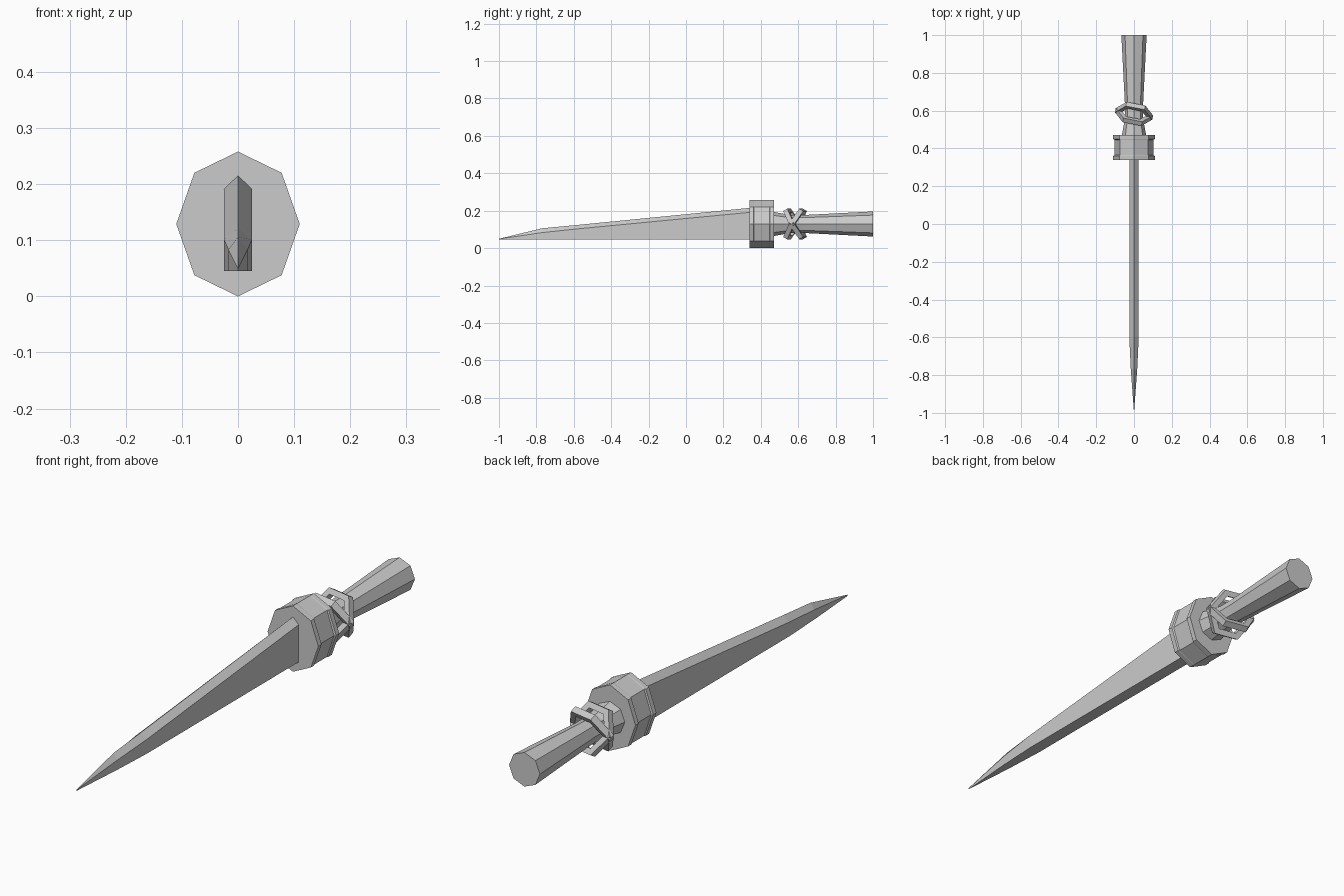
import bpy
import bmesh
from math import sin, cos, pi, radians
from mathutils import Matrix, Euler

if "Cube" in bpy.data.objects:
    bpy.data.objects.remove(bpy.data.objects["Cube"])

CZ = 0.129  # height of the handle axis


def loft(name, sections):
    """Skin a list of closed cross-sections and cap both ends."""
    bm = bmesh.new()
    rings = [[bm.verts.new(p) for p in s] for s in sections]
    n = len(rings[0])
    for a, b in zip(rings, rings[1:]):
        for i in range(n):
            j = (i + 1) % n
            bm.faces.new((a[i], a[j], b[j], b[i]))
    bm.faces.new(rings[0])
    bm.faces.new(rings[-1])
    bmesh.ops.remove_doubles(bm, verts=bm.verts, dist=0.0005)
    bmesh.ops.recalc_face_normals(bm, faces=bm.faces)
    return finish(name, bm)


def finish(name, bm):
    mesh = bpy.data.meshes.new(name)
    bm.to_mesh(mesh)
    bm.free()
    obj = bpy.data.objects.new(name, mesh)
    bpy.context.collection.objects.link(obj)
    return obj


def octagon(y, rx, rz):
    return [(rx * cos(i * pi / 4), y, CZ + rz * sin(i * pi / 4)) for i in range(8)]


def blade_section(y, w, shoulder, ridge, base=0.045):
    return [(-w, y, base), (w, y, base), (w, y, shoulder), (0, y, ridge), (-w, y, shoulder)]


# Blade: flat underside, ridged back, tapering to a point
loft("blade", [
    blade_section(0.36, 0.025, 0.193, 0.217),
    blade_section(-0.60, 0.025, 0.101, 0.122),
    blade_section(-0.77, 0.017, 0.083, 0.106),
    blade_section(-1.00, 0.0, 0.049, 0.050),
])

# Guard: octagonal block with a shallow recess around its sides
loft("guard", [octagon(y, rx, 0.129) for y, rx in
               [(0.34, 0.11), (0.36, 0.11), (0.364, 0.104),
                (0.446, 0.104), (0.45, 0.11), (0.47, 0.11)]])

# Handle: waisted octagonal grip
loft("handle", [octagon(y, r, r) for y, r in
                [(0.46, 0.066), (0.56, 0.048), (0.63, 0.048), (1.0, 0.067)]])

# Binding: two crossed six-sided cord rings around the waist
for side, tilt in (("a", 30), ("b", -30)):
    bm = bmesh.new()
    R, r = 0.088, 0.014
    rings = []
    for i in range(6):
        a = i * pi / 3
        ring = []
        for k in range(4):
            b = pi / 4 + k * pi / 2
            d = R + r * 1.3 * cos(b)
            ring.append(bm.verts.new((d * cos(a), r * 1.3 * sin(b), d * sin(a))))
        rings.append(ring)
    for i in range(6):
        p, q = rings[i], rings[(i + 1) % 6]
        for k in range(4):
            m = (k + 1) % 4
            bm.faces.new((p[k], p[m], q[m], q[k]))
    bmesh.ops.recalc_face_normals(bm, faces=bm.faces)
    bm.transform(Matrix.Translation((0, 0.583, CZ)) @
                 Euler((radians(tilt), 0, radians(-11))).to_matrix().to_4x4())
    finish("cord_ring_" + side, bm)
